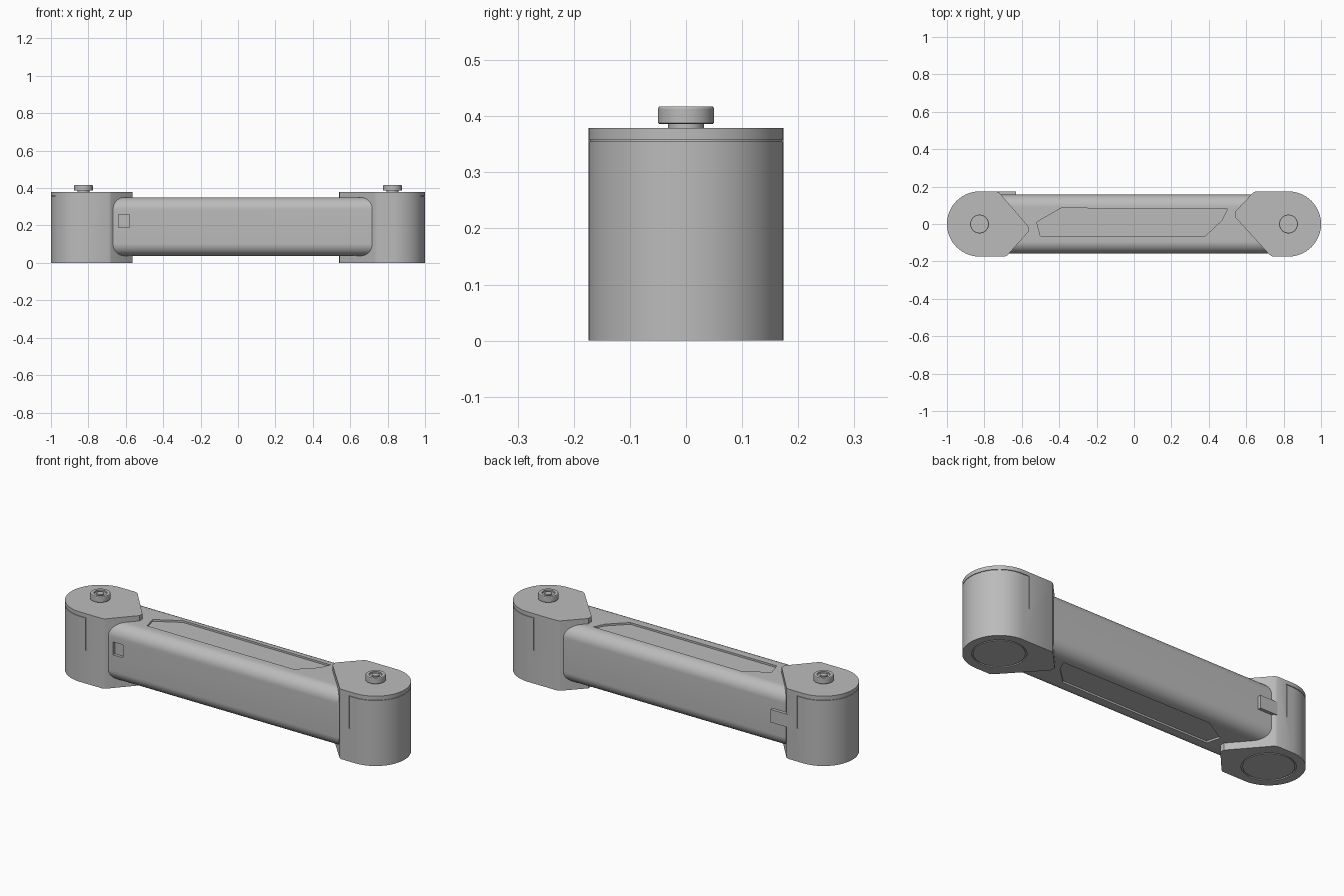
import bpy, bmesh
from math import sin, cos, pi
from mathutils import Vector

if "Cube" in bpy.data.objects:
    bpy.data.objects.remove(bpy.data.objects["Cube"])

grey = bpy.data.materials.new("satin grey")
grey.use_nodes = True
grey.diffuse_color = (0.5, 0.5, 0.5, 1)
grey.node_tree.nodes["Principled BSDF"].inputs["Base Color"].default_value = (0.5, 0.5, 0.5, 1)


def prism(name, layers):
    """Stack outlines: each layer is (list of xyz points), consecutive layers are bridged."""
    bm = bmesh.new()
    rings = [[bm.verts.new(p) for p in ring] for ring in layers]
    bm.faces.new(rings[0])
    bm.faces.new(rings[-1])
    for low, high in zip(rings, rings[1:]):
        for i in range(len(low)):
            j = (i + 1) % len(low)
            bm.faces.new((low[i], low[j], high[j], high[i]))
    bmesh.ops.recalc_face_normals(bm, faces=bm.faces)
    mesh = bpy.data.meshes.new(name)
    bm.to_mesh(mesh)
    bm.free()
    mesh.materials.append(grey)
    ob = bpy.data.objects.new(name, mesh)
    bpy.context.collection.objects.link(ob)
    return ob


def extrude(name, outline, levels):
    return prism(name, [[(x, y, z) for x, y in outline] for z in levels])


def box(name, low, high):
    (x0, y0, z0), (x1, y1, z1) = low, high
    return extrude(name, [(x0, y0), (x1, y0), (x1, y1), (x0, y1)], (z0, z1))


def circle(cx, r, start=0.0, sweep=2 * pi, n=48):
    return [(cx + r * cos(start + sweep * i / n), r * sin(start + sweep * i / n)) for i in range(n)]


def lathe(name, cx, profile):
    """Turned part with a vertical axis; profile is (radius, z) from bottom to top."""
    return prism(name, [[(x, y, z) for x, y in circle(cx, r)] for r, z in profile])


def activate(ob):
    bpy.ops.object.select_all(action='DESELECT')
    ob.select_set(True)
    bpy.context.view_layer.objects.active = ob


def cut(target, cutter):
    cutter.hide_render = True
    mod = target.modifiers.new("cut", 'BOOLEAN')
    mod.operation, mod.solver, mod.object = 'DIFFERENCE', 'EXACT', cutter
    activate(target)
    bpy.ops.object.modifier_apply(modifier=mod.name)
    bpy.data.objects.remove(cutter)


def smooth(ob):
    activate(ob)
    bpy.ops.object.shade_smooth_by_angle(angle=0.5)


# Beam: rounded rectangle section swept along x
HALF, LOW, HIGH, FILLET = 0.157, 0.038, 0.35, 0.065
section = []
for k, (sy, zc) in enumerate([(1, HIGH - FILLET), (-1, HIGH - FILLET), (-1, LOW + FILLET), (1, LOW + FILLET)]):
    for i in range(13):
        a = (k + i / 12) * pi / 2
        section.append((sy * (HALF - FILLET) + FILLET * cos(a), zc + FILLET * sin(a)))
beam = prism("beam", [[(x, y, z) for y, z in section] for x in (-0.78, 0.78)])

# Recessed panels on the top and underside, and a square port on the front
panel = [(-0.5, -0.065), (0.38, -0.065), (0.47, 0.02), (0.5, 0.08), (-0.39, 0.085), (-0.52, 0.01)]
for z0, z1 in ((HIGH - 0.01, HIGH + 0.02), (LOW - 0.02, LOW + 0.01)):
    cut(beam, extrude("panel_cutter", panel, (z0, z1)))
cut(beam, box("port_cutter", (-0.64, -0.2, 0.19), (-0.58, -HALF + 0.015, 0.26)))
smooth(beam)

# Pointed end housings with a half-round outer end
R, CX, TOP = 0.174, 0.826, 0.379
noses = {
    "right": (-1, [(-0.69, -R), (-0.677, -0.167), (-0.563, -0.04), (-0.563, -0.015), (-0.72, 0.167), (-0.735, R)]),
    "left": (1, [(0.65, R), (0.636, 0.167), (0.54, 0.065), (0.542, 0.035), (0.725, -0.165), (0.74, -R)]),
}
for side, (s, nose) in noses.items():
    cx = s * CX
    arc = circle(cx, R, -s * pi / 2, pi, 48) if s > 0 else circle(cx, R, pi / 2, pi, 48)
    arc.append((cx, R * s))
    outline = arc + nose
    housing = extrude(side + "_housing", outline, (0, TOP))

    # Seam under the lid, round the outer end only
    gap = s * 0.79
    inner = [(x - s * 0.004, y) if abs(y) < 0.01 else (cx + (x - cx) * 0.977, y * 0.977) for x, y in arc]
    inner = [(gap, inner[0][1])] + inner + [(gap, inner[-1][1])]
    outer = [(gap, -s * 0.2)] + [(cx + (x - cx) * 1.15, y * 1.15) for x, y in arc] + [(gap, s * 0.2)]
    seam = outer + inner[::-1]
    cut(housing, extrude("seam_cutter", seam, (0.355, 0.358)))

    # Short upright slots on the front and back
    for y in (-R, R):
        cut(housing, box("slot_cutter", (gap - 0.003, y - 0.004, 0.18), (gap + 0.003, y + 0.004, 0.357)))

    # Round seat underneath with its pad
    cut(housing, lathe("seat_cutter", cx, [(0.13, -0.02), (0.13, 0.006)]))
    smooth(housing)
    smooth(lathe(side + "_foot_pad", cx, [(0.123, 0.001), (0.123, 0.01)]))

    # Knob: neck, head, hollow top with a central pin
    smooth(lathe(side + "_knob", cx, [
        (0.032, TOP - 0.01), (0.032, 0.386), (0.047, 0.386), (0.05, 0.388), (0.05, 0.414),
        (0.048, 0.417), (0.032, 0.417), (0.032, 0.409), (0.018, 0.409), (0.018, 0.416)]))

# Latch tab on the back of the right housing
box("latch_tab", (-0.76, 0.14, 0.17), (-0.63, R, 0.24))
